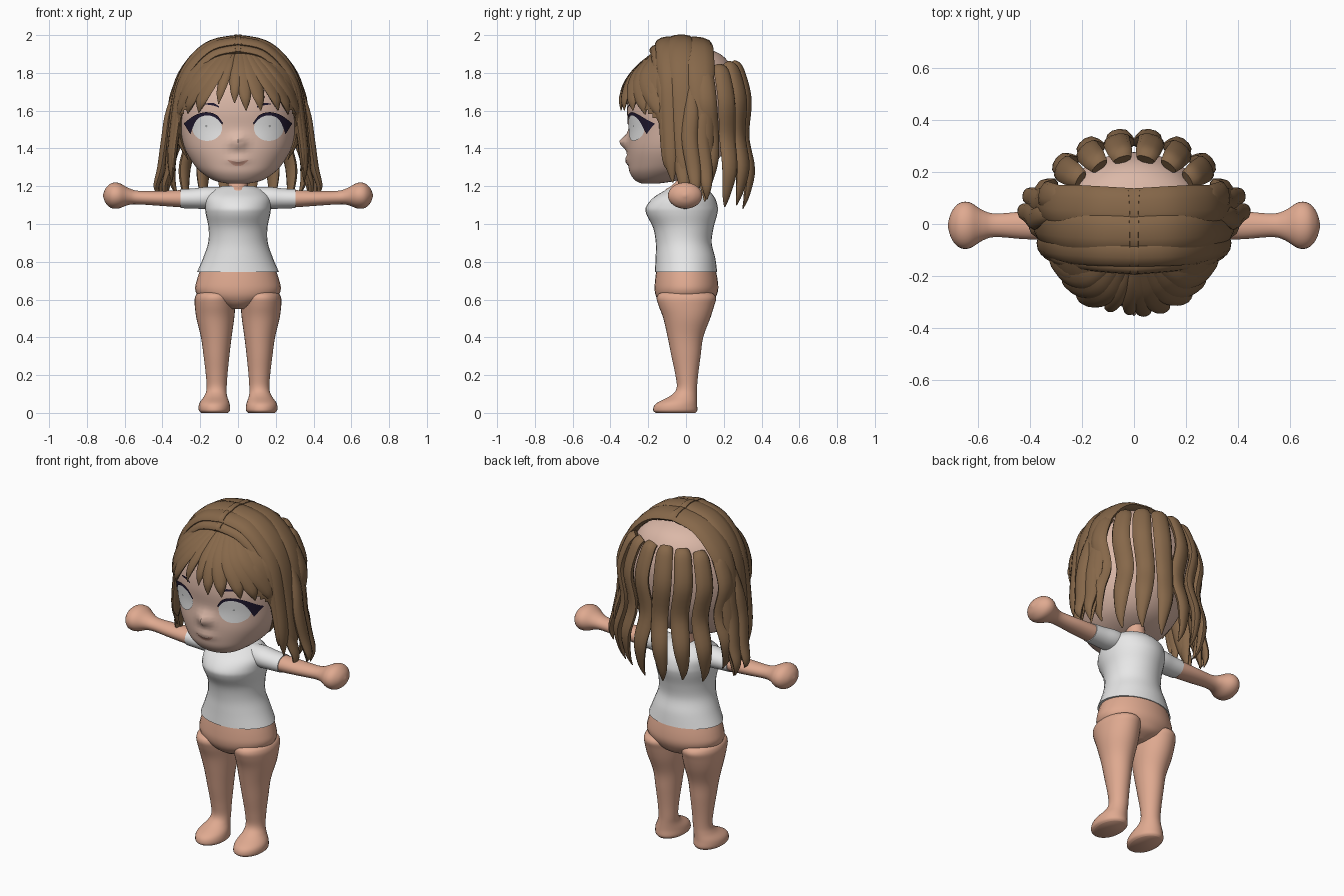
import bpy, bmesh, math
from mathutils import Vector

if "Cube" in bpy.data.objects:
    bpy.data.objects.remove(bpy.data.objects["Cube"])


def material(name, rgb):
    m = bpy.data.materials.new(name)
    m.diffuse_color = (*rgb, 1)
    m.use_nodes = True
    m.node_tree.nodes["Principled BSDF"].inputs["Base Color"].default_value = m.diffuse_color
    return m


BODY = material("body skin", (0.74, 0.40, 0.28))
FACE = material("face skin", (0.71, 0.48, 0.39))
HAIR = material("brown hair", (0.24, 0.138, 0.068))
SHIRT = material("white cloth", (0.80, 0.80, 0.80))
EYE = material("eye white", (1.0, 1.0, 1.0))
DARK = material("dark lashes", (0.015, 0.01, 0.03))
LIP = material("lip pink", (0.55, 0.29, 0.22))
GREY = material("pupil grey", (0.35, 0.36, 0.36))


def resample(rows, n):
    """Smooth spline through rows of numbers, n steps per span."""
    out, last = [], len(rows) - 1
    for i in range(last):
        p = [rows[max(0, min(last, i + k))] for k in (-1, 0, 1, 2)]
        for s in range(n):
            t = s / n
            out.append([0.5 * (2 * b + (c - a) * t + (2 * a - 5 * b + 4 * c - d) * t * t
                               + (3 * b - a - 3 * c + d) * t ** 3) for a, b, c, d in zip(*p)])
    return out + [list(rows[-1])]


def finish(name, bm, mat, mirror=False, recalc=True, angle=50):
    if recalc:
        bmesh.ops.recalc_face_normals(bm, faces=bm.faces)
    me = bpy.data.meshes.new(name)
    bm.to_mesh(me)
    bm.free()
    me.materials.append(mat)
    ob = bpy.data.objects.new(name, me)
    bpy.context.collection.objects.link(ob)
    if mirror:
        ob.modifiers.new("mirror", 'MIRROR').use_mirror_merge = False
    bpy.ops.object.select_all(action='DESELECT')
    ob.select_set(True)
    bpy.context.view_layer.objects.active = ob
    bpy.ops.object.shade_smooth_by_angle(angle=math.radians(angle))
    return ob


def skin(bm, rings, cap=True):
    """Bridge closed rings of points."""
    vs = [[bm.verts.new(p) for p in r] for r in rings]
    n = len(vs[0])
    for a, b in zip(vs, vs[1:]):
        for i in range(n):
            bm.faces.new((a[i], a[(i + 1) % n], b[(i + 1) % n], b[i]))
    if cap:
        bm.faces.new(vs[0][::-1])
        bm.faces.new(vs[-1])


def loft(name, rows, mat, axis='z', mirror=False, seg=32):
    """Rows: station, centre a, centre b, radius a, radius b."""
    rings = []
    for s, ca, cb, ra, rb in resample(rows, 5):
        ring = []
        for k in range(seg):
            t = 2 * math.pi * k / seg
            a, b = ca + ra * math.cos(t), cb + rb * math.sin(t)
            ring.append((a, b, s) if axis == 'z' else (s, a, b))
        rings.append(ring)
    bm = bmesh.new()
    skin(bm, rings)
    return finish(name, bm, mat, mirror)


# Body
loft("pelvis", [(0.55, 0, -0.01, 0.045, 0.08), (0.575, 0, 0, 0.125, 0.13), (0.61, 0, 0, 0.2, 0.156),
                (0.65, 0, 0.002, 0.226, 0.168), (0.70, 0, 0.002, 0.219, 0.166), (0.77, 0, 0, 0.195, 0.155)], BODY)
loft("leg", [(0.0, 0.125, -0.055, 0.07, 0.105), (0.015, 0.125, -0.057, 0.083, 0.117),
             (0.05, 0.125, -0.05, 0.08, 0.108), (0.09, 0.118, -0.013, 0.06, 0.07),
             (0.13, 0.113, 0.004, 0.053, 0.054), (0.2, 0.113, 0.004, 0.057, 0.06),
             (0.3, 0.114, 0, 0.068, 0.077), (0.4, 0.115, -0.003, 0.081, 0.094),
             (0.5, 0.12, 0.004, 0.1, 0.124), (0.57, 0.122, 0.002, 0.107, 0.148),
             (0.61, 0.122, 0.002, 0.106, 0.157), (0.635, 0.12, 0, 0.09, 0.135),
             (0.648, 0.115, 0, 0.04, 0.07)], BODY, mirror=True)
loft("shirt", [(0.745, 0, 0, 0.217, 0.165), (0.82, 0, -0.003, 0.185, 0.158), (0.9, 0, -0.012, 0.158, 0.148),
               (0.98, 0, -0.014, 0.156, 0.16), (1.05, 0, -0.022, 0.17, 0.187), (1.09, 0, -0.022, 0.175, 0.19),
               (1.14, 0, -0.01, 0.172, 0.162), (1.18, 0, 0.005, 0.135, 0.112), (1.2, 0, 0.01, 0.085, 0.08)], SHIRT)
loft("neck", [(1.1, 0, 0, 0.06, 0.08), (1.17, 0, -0.01, 0.055, 0.105), (1.2, 0, 0, 0.053, 0.08),
              (1.24, 0, 0.01, 0.05, 0.055), (1.32, 0, 0.01, 0.05, 0.05)], BODY)
loft("sleeve", [(0.1, 0, 1.14, 0.06, 0.055), (0.17, -0.003, 1.138, 0.068, 0.058),
                (0.24, -0.005, 1.135, 0.063, 0.053), (0.305, -0.005, 1.134, 0.06, 0.05)], SHIRT, 'x', True)
loft("arm", [(0.2, -0.005, 1.134, 0.052, 0.042), (0.3, -0.005, 1.134, 0.056, 0.045),
             (0.42, -0.005, 1.136, 0.053, 0.039), (0.53, -0.005, 1.14, 0.045, 0.036),
             (0.58, -0.005, 1.146, 0.058, 0.045), (0.63, -0.005, 1.15, 0.088, 0.067),
             (0.67, -0.005, 1.15, 0.085, 0.066), (0.70, -0.005, 1.15, 0.052, 0.04),
             (0.714, -0.005, 1.15, 0.006, 0.006)], BODY, 'x', True)

# Head: height, half width, front y, back y
HEAD = resample([(1.215, .06, -.235, -.14), (1.23, .125, -.268, -.05), (1.27, .19, -.297, .07),
                 (1.32, .237, -.306, .15), (1.4, .283, -.31, .21), (1.5, .31, -.304, .25),
                 (1.6, .32, -.312, .27), (1.7, .31, -.3, .275), (1.78, .285, -.265, .26),
                 (1.85, .24, -.2, .23), (1.9, .17, -.13, .18), (1.93, .08, -.05, .1),
                 (1.935, .01, 0, .03)], 5)
P = 2.2


def bump(x, z):
    """Nose and lips."""
    nose = 0.046 * math.exp(-(x / 0.035) ** 2 - ((z - 1.435) / 0.035) ** 2)
    return nose + 0.014 * math.exp(-(x / 0.05) ** 2 - ((z - 1.34) / 0.02) ** 2)


def head_row(z):
    for a, b in zip(HEAD, HEAD[1:]):
        if a[0] <= z <= b[0]:
            t = (z - a[0]) / max(1e-6, b[0] - a[0])
            return [u + (v - u) * t for u, v in zip(a, b)]
    return HEAD[0] if z < HEAD[0][0] else HEAD[-1]


def face_y(x, z):
    _, w, yf, yb = head_row(z)
    c = (yf + yb) / 2
    return c - (c - yf) * max(0, 1 - min(1, abs(x / w)) ** P) ** (1 / P) - bump(x, z)


def head_rings(off, seg=64):
    rings = []
    for z, w, yf, yb in HEAD:
        c, r, ring = (yf + yb) / 2, (yb - yf) / 2 + off, []
        for k in range(seg):
            t = 2 * math.pi * k / seg
            e = 2 / P if math.sin(t) < 0 else 1
            x = math.copysign(abs(math.cos(t)) ** e, math.cos(t)) * (w + off)
            y = c + math.copysign(abs(math.sin(t)) ** e, math.sin(t)) * r
            ring.append((x, y - (bump(x, z) if y < c else 0), z + off * (z - 1.5) * 2))
        rings.append(ring)
    return rings


bm = bmesh.new()
skin(bm, head_rings(0))
finish("head", bm, FACE)


# Face details laid on the head surface
def plate(name, top, bottom, mat, off, mirror=True):
    top, bottom, rows = resample(top, 4), resample(bottom, 4), 6
    bm, grid = bmesh.new(), []
    for (xa, za), (xb, zb) in zip(bottom, top):
        col = []
        for j in range(rows + 1):
            x, z = xa + (xb - xa) * j / rows, za + (zb - za) * j / rows
            col.append(bm.verts.new((x, face_y(x, z) - off, z)))
        grid.append(col)
    for a, b in zip(grid, grid[1:]):
        for j in range(rows):
            bm.faces.new((a[j], b[j], b[j + 1], a[j + 1]))
    finish(name, bm, mat, mirror, recalc=False)


def oval(name, x, z, rx, rz, mat, off):
    arc = [(math.cos(math.pi * (1 - k / 8)), math.sin(math.pi * k / 8)) for k in range(9)]
    plate(name, [(x + rx * c, z + rz * s) for c, s in arc],
          [(x + rx * c, z - rz * s) for c, s in arc], mat, off)


oval("eye", 0.163, 1.508, 0.079, 0.068, EYE, 0.006)
oval("pupil", 0.168, 1.518, 0.006, 0.006, GREY, 0.0085)
plate("upper_lash", [(.08, 1.535), (.115, 1.578), (.17, 1.592), (.23, 1.575), (.287, 1.532)],
      [(.083, 1.525), (.12, 1.563), (.17, 1.575), (.22, 1.55), (.252, 1.475)], DARK, 0.009)
plate("eyebrow", [(.10, 1.622), (.13, 1.64), (.175, 1.638)], [(.10, 1.616), (.13, 1.627), (.175, 1.633)], DARK, 0.006)
plate("lips", [(-.055, 1.34), (-.02, 1.331), (0, 1.327), (.02, 1.331), (.055, 1.34)],
      [(-.055, 1.337), (-.025, 1.312), (0, 1.307), (.025, 1.312), (.055, 1.337)], LIP, 0.004, False)


# Hair
def strand(bm, rows, thick=0.022, n=5):
    """Flattened tapering lock along rows of x, y, z, half width."""
    pts, rings = resample(rows, n), []
    pos = [Vector(p[:3]) for p in pts]
    for i, p in enumerate(pos):
        tan = (pos[min(i + 1, len(pos) - 1)] - pos[max(i - 1, 0)]).normalized()
        out = p - Vector((0, p.y * 0.3, min(p.z, 1.6)))
        out = (out - tan * out.dot(tan)).normalized()
        side, w = tan.cross(out), max(0.003, pts[i][3])
        th = min(thick, w * 0.6)
        rings.append([p + side * w * math.cos(k * math.pi / 5) + out * th * math.sin(k * math.pi / 5)
                      for k in range(10)])
    skin(bm, rings)


# Scalp layer under the fringe
bm = bmesh.new()
skin(bm, head_rings(0.018), cap=False)
drop = [f for f in bm.faces if f.calc_center_median().y > 0.1 or f.calc_center_median().z
        < 1.79 - 1.2 * max(0, abs(f.calc_center_median().x) - 0.12)]
bmesh.ops.delete(bm, geom=drop, context='FACES')
finish("scalp_hair", bm, HAIR)

# Fringe: end angle from the front, end height, half width
bm = bmesh.new()
for deg, zend, w in [(-88, 1.34, .045), (-70, 1.55, .055), (-53, 1.585, .06), (-36, 1.59, .055), (-17, 1.635, .03),
                     (-3, 1.64, .032), (7, 1.60, .04), (20, 1.60, .045), (37, 1.60, .05), (53, 1.58, .055),
                     (70, 1.55, .055), (88, 1.34, .045)]:
    rows = []
    for t, f, wf, off in [(0, .4, .6, .012), (.25, .6, .95, .018), (.5, .78, 1, .025), (.78, .93, .7, .034), (1, 1, .05, .034)]:
        a, z = math.radians(deg * f), 1.885 + (zend - 1.885) * t
        _, hw, yf, yb = head_row(z)
        c = (yf + yb) / 2
        off_x = off * (0.4 if abs(deg) > 40 else 1)
        rows.append((math.sin(a) * (hw + off_x), c - math.cos(a) * (c - yf + off), z + .012 * (1 - t), w * wf))
    strand(bm, rows, 0.016)
finish("fringe", bm, HAIR)

# Broad locks running over the crown and down the sides
ARC = [(-.02, 1.978, .95), (.14, 1.95, 1), (.255, 1.86, 1), (.325, 1.72, .9), (.358, 1.52, .8), (.375, 1.34, .65)]
bm = bmesh.new()
for ytop, yend, scale, w, zend, low in [(-.158, -.1, .86, .04, 1.28, .05), (-.11, -.08, .91, .058, 1.22, .012),
                                        (-.035, -.01, .97, .075, 1.15, 0), (.062, .09, 1, .078, 1.12, .012)]:
    rows = [((x * (scale + (.95 - scale) * i / 8)), ytop + (yend - ytop) * i / 5, z - (low if z > 1.8 else 0), w * f)
            for i, (x, z, f) in enumerate(ARC)]
    strand(bm, rows + [(.385 * scale, yend + .01, zend, .004)], 0.026)
finish("crown_locks", bm, HAIR, True)

# Wavy outer side locks
bm = bmesh.new()
for dx, y, w, zend in [(0, .03, .043, 1.16), (-.045, -.03, .045, 1.10), (-.02, .09, .045, 1.13)]:
    strand(bm, [(.30 + dx / 2, y, 1.80, .01), (.358 + dx, y, 1.6, w * .9), (.382 + dx, y - .01, 1.45, w),
                (.405 + dx, y + .01, 1.3, w * .9), (.432 + dx, y + .02, 1.2, w * .6),
                (.42 + dx, y + .02, zend, .004)], 0.026)
finish("side_locks", bm, HAIR, True)

# Back locks: angle from the back, end height, start height
bm = bmesh.new()
for deg, zend, ztop in [(9, 1.08, 1.85), (28, 1.10, 1.845), (47, 1.09, 1.83), (68, 1.15, 1.8)]:
    a, rows = math.radians(deg), []
    for t, r, w in [(0, .25, .036), (.05, .285, .048), (.25, .325, .052), (.5, .31, .05),
                    (.72, .342, .046), (.9, .328, .026), (1, .305, .004)]:
        sway = a + 0.035 * math.sin(t * 9)
        rows.append((math.sin(sway) * r * 1.12, math.cos(sway) * r, ztop + (zend - ztop) * t, w))
    strand(bm, rows, 0.026)
finish("back_locks", bm, HAIR, True)
